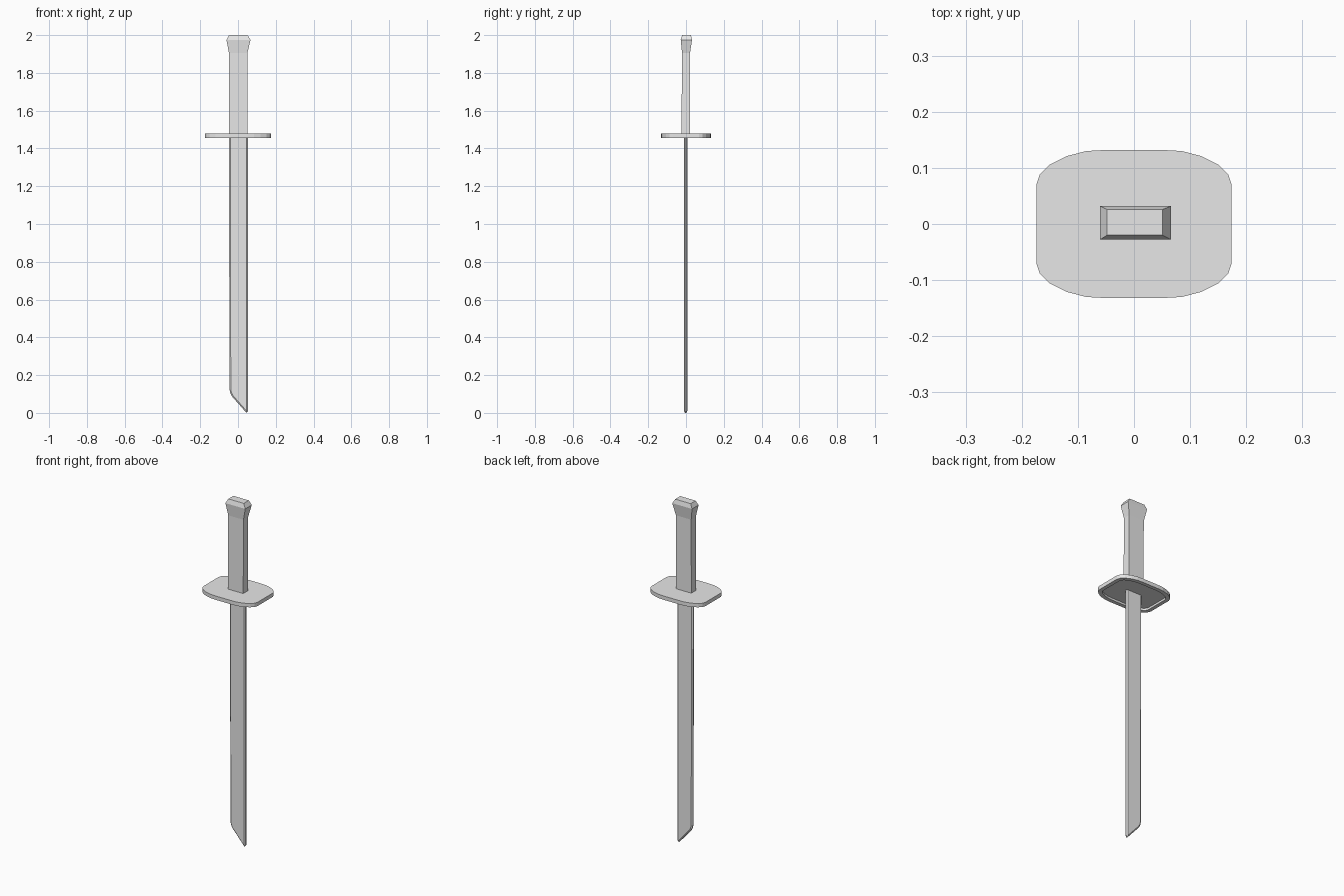
import bpy
import bmesh
from mathutils import Vector

cube = bpy.data.objects.get("Cube")
if cube:
    bpy.data.objects.remove(cube, do_unlink=True)

# Single plain grey finish
grey = bpy.data.materials.new("light grey")
grey.use_nodes = True
grey.diffuse_color = (0.8, 0.8, 0.8, 1)
grey.node_tree.nodes["Principled BSDF"].inputs["Base Color"].default_value = (0.8, 0.8, 0.8, 1)


def loft(name, rings):
    """Join matching rings of points with side faces and cap both ends."""
    bm = bmesh.new()
    loops = [[bm.verts.new(p) for p in ring] for ring in rings]
    for a, b in zip(loops, loops[1:]):
        for i in range(len(a)):
            j = (i + 1) % len(a)
            bm.faces.new((a[i], a[j], b[j], b[i]))
    bm.faces.new(loops[0])
    bm.faces.new(loops[-1])
    bmesh.ops.recalc_face_normals(bm, faces=bm.faces)
    mesh = bpy.data.meshes.new(name)
    bm.to_mesh(mesh)
    bm.free()
    mesh.materials.append(grey)
    obj = bpy.data.objects.new(name, mesh)
    bpy.context.collection.objects.link(obj)
    return obj


def inset(outline, distance):
    """Shrink a clockwise convex outline by an even margin."""
    pts = [Vector(p) for p in outline]
    result = []
    for i, p in enumerate(pts):
        d1 = (p - pts[i - 1]).normalized()
        d2 = (pts[(i + 1) % len(pts)] - p).normalized()
        n1, n2 = Vector((d1.y, -d1.x)), Vector((d2.y, -d2.x))
        result.append(p + (n1 + n2) * distance / (1 + n1.dot(n2)))
    return result


# Blade: slanted tip, bevelled all round its edge
blade = [(-0.048, 1.475), (0.053, 1.475), (0.053, 0.01), (0.045, 0),
         (-0.03, 0.085), (-0.041, 0.104), (-0.045, 0.125)]
blade_face = inset(blade, 0.007)
loft("blade", [[(x, y, z) for x, z in outline] for outline, y in (
    (blade_face, -0.011), (blade, -0.005), (blade, 0.001), (blade_face, 0.007))])

# Guard: rounded plate with a recessed underside
quarter = [(0.05, 0.132), (0.085, 0.13), (0.12, 0.121),
           (0.15, 0.106), (0.168, 0.088), (0.174, 0.07)]
half = quarter + [(x, -y) for x, y in reversed(quarter)]
guard = half + [(-x, -y) for x, y in half]
recess = inset(guard, 0.022)
loft("guard", [[(x, y, z) for x, y in outline] for outline, z in (
    (guard, 1.478), (guard, 1.456), (recess, 1.456), (recess, 1.468))])


# Handle: square grip flaring into a chamfered pommel
def rectangle(x0, x1, y0, y1, z):
    return [(x0, y0, z), (x1, y0, z), (x1, y1, z), (x0, y1, z)]


loft("handle", [
    rectangle(-0.048, 0.05, -0.024, 0.02, 1.47),
    rectangle(-0.048, 0.05, -0.021, 0.021, 1.905),
    rectangle(-0.061, 0.066, -0.028, 0.032, 1.975),
    rectangle(-0.048, 0.051, -0.02, 0.026, 2.0),
])
